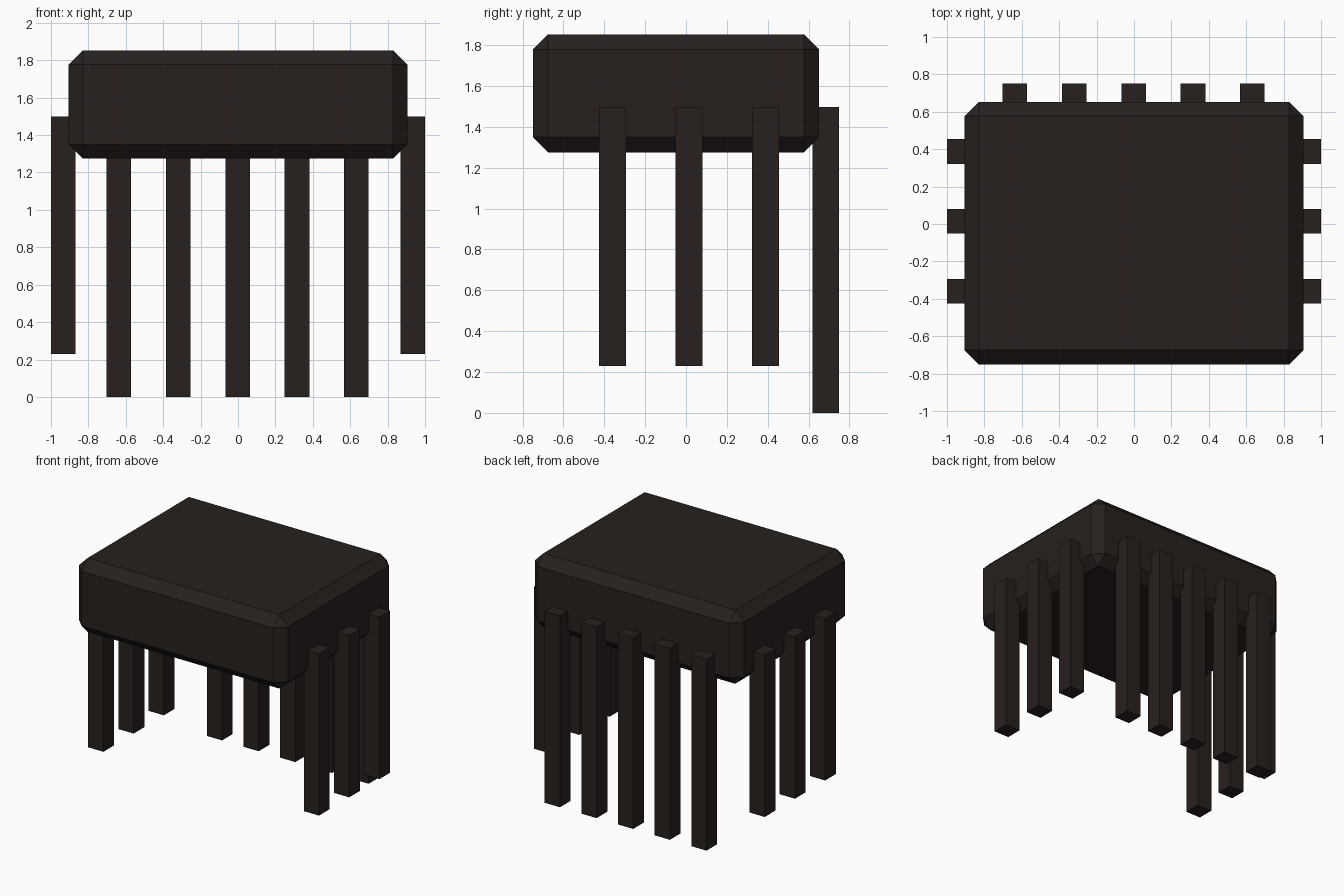
import bpy

if "Cube" in bpy.data.objects:
    bpy.data.objects.remove(bpy.data.objects["Cube"])

dark = bpy.data.materials.new("dark_plastic")
dark.diffuse_color = (0.02, 0.015, 0.013, 1)
dark.use_nodes = True
dark.node_tree.nodes["Principled BSDF"].inputs["Base Color"].default_value = dark.diffuse_color


def box(name, lo, hi):
    """Box spanning two opposite corners."""
    bpy.ops.mesh.primitive_cube_add(
        size=1, location=[(a + b) / 2 for a, b in zip(lo, hi)])
    ob = bpy.context.object
    ob.name = name
    ob.scale = [b - a for a, b in zip(lo, hi)]
    bpy.ops.object.transform_apply(location=False, rotation=False, scale=True)
    ob.data.materials.append(dark)
    return ob


# Chamfered body
body = box("body", (-0.905, -0.75, 1.275), (0.905, 0.652, 1.853))
bevel = body.modifiers.new("chamfer", 'BEVEL')
bevel.width = 0.075
bevel.segments = 1

W = 0.132  # pin thickness

# Five long pins along the back
for i in range(5):
    x = (i - 2) * 0.3175 - 0.002
    box(f"back_pin_{i + 1}", (x - W / 2, 0.75 - W, 0), (x + W / 2, 0.75, 1.498))

# Three shorter pins on each side
for side, x in (("left", -1 + W / 2), ("right", 1 - W / 2)):
    for i in range(3):
        y = 0.014 + (i - 1) * 0.374
        box(f"{side}_pin_{i + 1}", (x - W / 2, y - W / 2, 0.23),
            (x + W / 2, y + W / 2, 1.498))
